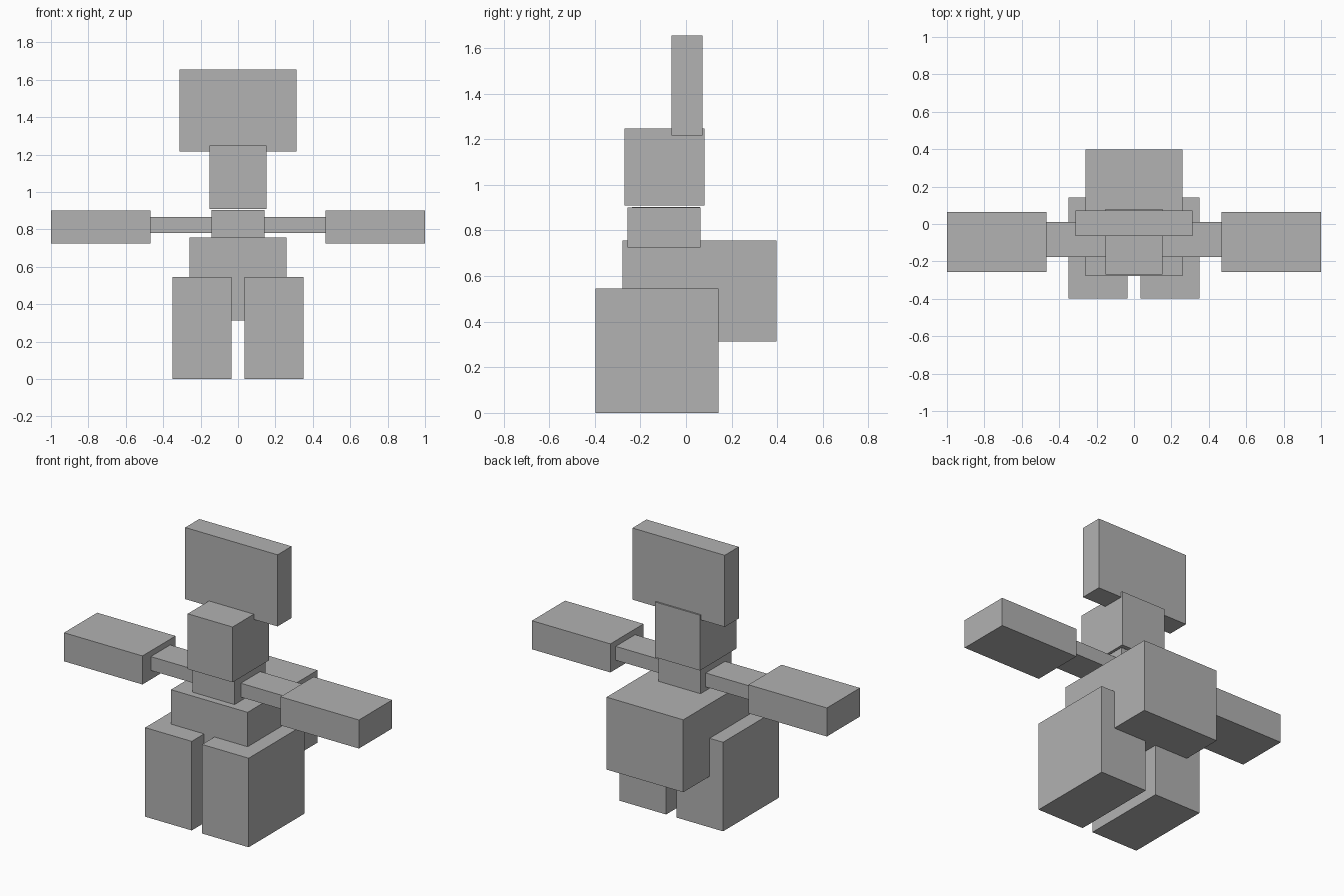
import bpy
import bmesh
from mathutils import Matrix, Vector

default = bpy.data.objects.get("Cube")
if default:
    bpy.data.objects.remove(default, do_unlink=True)

# One plain grey for the whole figure
GREY = (0.445, 0.445, 0.445, 1.0)
grey = bpy.data.materials.new("plain_grey")
grey.use_nodes = True
grey.diffuse_color = GREY
grey.node_tree.nodes["Principled BSDF"].inputs["Base Color"].default_value = GREY


def block(name, x, y, z):
    """Flat-faced box spanning the given (low, high) ranges."""
    low, high = (Vector(p) for p in zip(x, y, z))
    bm = bmesh.new()
    bmesh.ops.create_cube(bm, size=1.0, matrix=Matrix.Translation((low + high) / 2)
                          @ Matrix.Diagonal((*(high - low), 1.0)))
    mesh = bpy.data.meshes.new(name)
    bm.to_mesh(mesh)
    bm.free()
    mesh.materials.append(grey)
    obj = bpy.data.objects.new(name, mesh)
    bpy.context.collection.objects.link(obj)


def centred(name, half, y, z):
    block(name, (-half, half), y, z)


def pair(name, inner, outer, y, z):
    block("left_" + name, (inner, outer), y, z)
    block("right_" + name, (-outer, -inner), y, z)


# Central stack: hips, torso, head and the upright slab above it
centred("hips", 0.26, (-0.278, 0.398), (0.313, 0.757))
centred("torso", 0.142, (-0.236, 0.062), (0.745, 0.904))
centred("head", 0.152, (-0.27, 0.081), (0.909, 1.248))
centred("head_slab", 0.313, (-0.064, 0.072), (1.216, 1.655))

# Limbs on both sides
pair("leg", 0.035, 0.351, (-0.398, 0.142), (0.0, 0.546))
pair("upper_arm", 0.135, 0.47, (-0.176, 0.012), (0.78, 0.865))
pair("forearm", 0.468, 1.0, (-0.257, 0.064), (0.725, 0.9))
